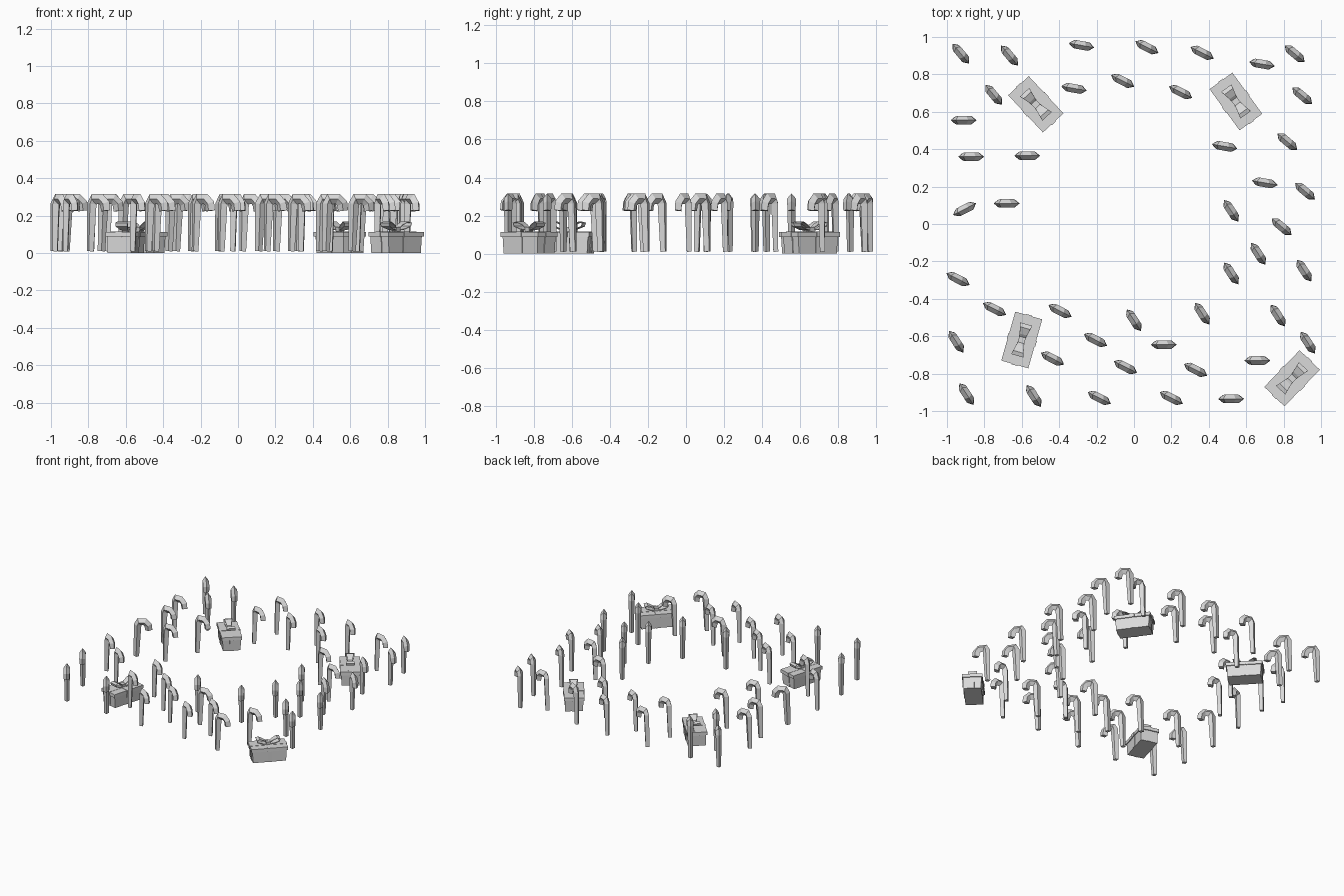
import bpy
import bmesh
from math import radians
from mathutils import Vector

default = bpy.data.objects.get("Cube")
if default:
    bpy.data.objects.remove(default, do_unlink=True)

grey = bpy.data.materials.new("light grey")
grey.use_nodes = True
colour = (0.7, 0.7, 0.7, 1)
grey.diffuse_color = colour
grey.node_tree.nodes["Principled BSDF"].inputs["Base Color"].default_value = colour


def finish_mesh(name, bm):
    """Turn a bmesh into a flat-shaded mesh with the shared material."""
    bmesh.ops.recalc_face_normals(bm, faces=bm.faces)
    mesh = bpy.data.meshes.new(name)
    bm.to_mesh(mesh)
    bm.free()
    mesh.materials.append(grey)
    return mesh


def place(name, mesh, x, y, angle):
    """Stand a copy of a mesh on the ground, turned about z."""
    obj = bpy.data.objects.new(name, mesh)
    obj.location = (x, y, 0)
    obj.rotation_euler.z = radians(angle)
    bpy.context.collection.objects.link(obj)
    return obj


def add_block(bm, size, base, taper=1.0):
    """Box resting at height base; taper scales its lower end."""
    made = bmesh.ops.create_cube(bm, size=1)
    for v in made["verts"]:
        scale = taper if v.co.z < 0 else 1
        v.co = Vector((v.co.x * size[0] * scale,
                       v.co.y * size[1] * scale,
                       base + (v.co.z + 0.5) * size[2]))


def cane_mesh():
    """Tall diamond section swept along a hooked path in the xz plane."""
    path = [Vector(p) for p in ((-0.05, 0.01), (-0.041, 0.264), (-0.03, 0.288),
                                (0.014, 0.289), (0.037, 0.264), (0.042, 0.226))]
    depths = (0.02, 0.028, 0.03, 0.029, 0.029, 0.027)
    widths = (0.017, 0.022, 0.023, 0.023, 0.023, 0.021)
    bm = bmesh.new()
    rings = []
    for i, (point, depth, width) in enumerate(zip(path, depths, widths)):
        before = path[max(i - 1, 0)]
        after = path[min(i + 1, len(path) - 1)]
        tangent = (after - before).normalized()
        out = Vector((-tangent.y, 0, tangent.x)) * depth
        side = Vector((0, width, 0))
        centre = Vector((point.x, 0, point.y))
        rings.append([bm.verts.new(centre + d) for d in (out, side, -out, -side)])
    for low, high in zip(rings, rings[1:]):
        for k in range(4):
            n = (k + 1) % 4
            bm.faces.new((low[k], low[n], high[n], high[k]))
    bm.faces.new(rings[0])
    bm.faces.new(rings[-1])
    return finish_mesh("candy_cane", bm)


def box_mesh():
    """Tapered box, overhanging lid and thin crossed ribbons."""
    bm = bmesh.new()
    add_block(bm, (0.256, 0.136, 0.09), 0, 0.96)
    add_block(bm, (0.272, 0.15, 0.026), 0.088)
    add_block(bm, (0.264, 0.032, 0.09), 0, 0.96)
    add_block(bm, (0.034, 0.144, 0.09), 0, 0.96)
    add_block(bm, (0.28, 0.032, 0.029), 0.087)
    add_block(bm, (0.034, 0.158, 0.029), 0.087)
    return finish_mesh("gift_box", bm)


def bow_mesh():
    """Two ribbon loops that widen outward, mirrored about the knot."""
    profile = ((0.004, 0.13), (0.03, 0.152), (0.066, 0.169), (0.088, 0.162),
               (0.082, 0.142), (0.04, 0.125), (0.004, 0.12))
    bm = bmesh.new()
    for mirror in (-1, 1):
        rows = []
        for reach, z in profile:
            half = 0.014 + 0.22 * reach
            rows.append([bm.verts.new((mirror * reach, s * half, z)) for s in (-1, 1)])
        for a, b in zip(rows, rows[1:]):
            bm.faces.new((a[0], a[1], b[1], b[0]))
    return finish_mesh("gift_bow", bm)


def knot_mesh():
    """Small block pinching the middle of the bow."""
    bm = bmesh.new()
    add_block(bm, (0.032, 0.036, 0.026), 0.114, 0.85)
    return finish_mesh("bow_knot", bm)


# Candy canes, grouped by the direction their hooks point
cane_spots = {
    0: ((-.91, .555), (-.87, .36), (-.57, .365), (-.68, .11),
        (.66, -.73), (.52, -.935), (.16, -.645)),
    27: ((-.905, .08),),
    -10: ((-.28, .955), (.685, .855), (-.32, .725), (.485, .415), (.70, .22)),
    -27: ((.07, .945), (.365, .915), (-.06, .765), (.25, .705), (-.395, -.465),
          (-.745, -.455), (-.94, -.295), (-.435, -.72), (-.205, -.62),
          (-.185, -.93), (-.045, -.765), (.33, -.78), (.20, -.93)),
    -40: ((.86, .91), (.90, .685), (.82, .44), (.915, .175), (.79, -.015)),
    -50: ((-.925, .91), (-.665, .90), (-.75, .69)),
    -57: ((.52, .07), (.665, -.16), (.91, -.25), (.52, -.265), (.77, -.49),
          (.93, -.635), (.365, -.48), (0, -.515), (-.95, -.63),
          (-.895, -.91), (-.535, -.92)),
}
cane = cane_mesh()
for angle, spots in cane_spots.items():
    for x, y in spots:
        place("candy_cane", cane, x, y, angle)

# Gift boxes with bows, one near each corner
box, bow, knot = box_mesh(), bow_mesh(), knot_mesh()
for x, y, angle in ((-.525, .64, -47), (.545, .655, -54),
                    (-.6, -.62, 74), (.845, -.825, 46)):
    place("gift_box", box, x, y, angle)
    place("bow_knot", knot, x, y, angle)
    loops = place("gift_bow", bow, x, y, angle)
    thick = loops.modifiers.new("ribbon thickness", "SOLIDIFY")
    thick.thickness = 0.004
